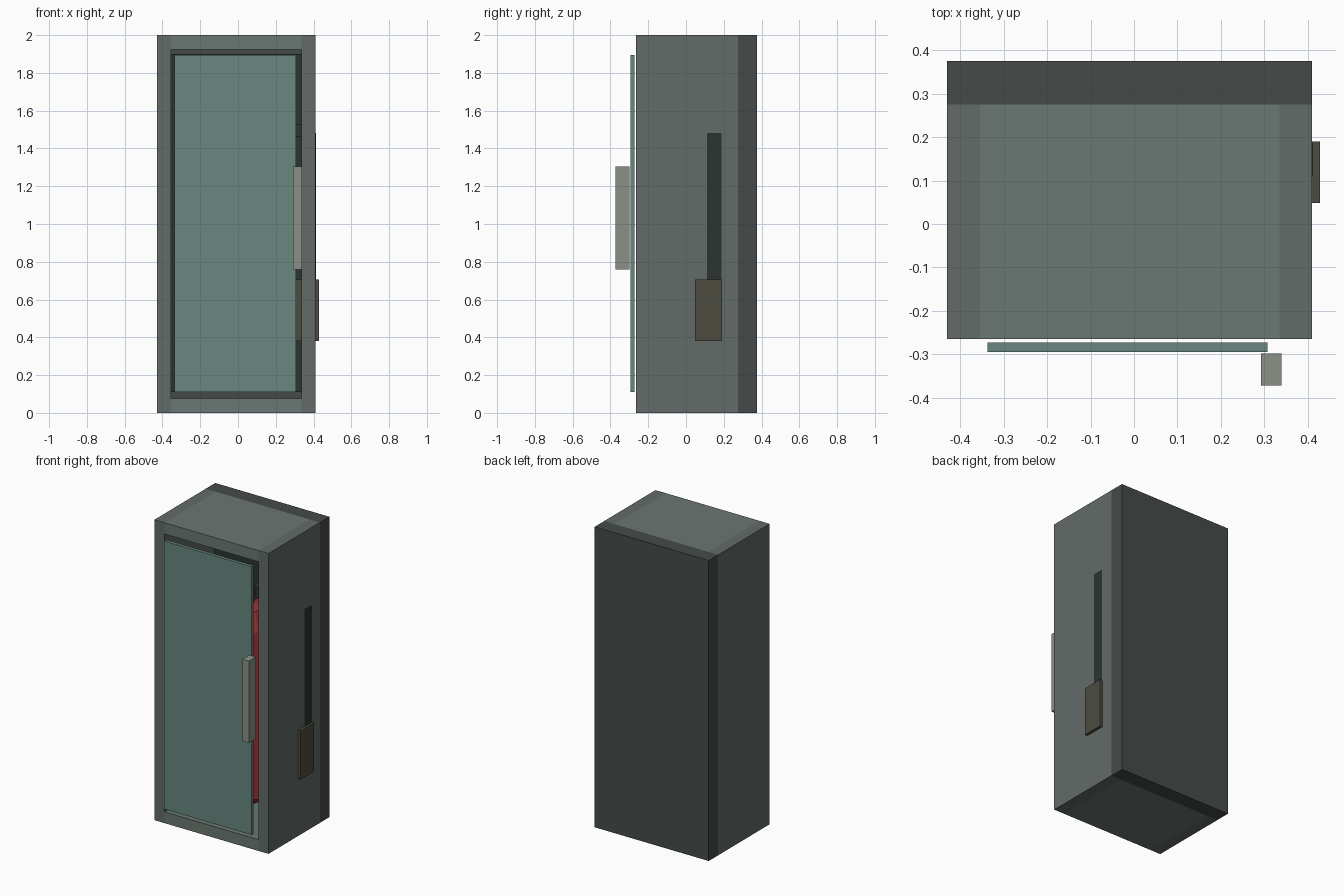
import bpy, bmesh, math
from mathutils import Matrix

if "Cube" in bpy.data.objects:
    bpy.data.objects.remove(bpy.data.objects["Cube"])


def material(name, rgb):
    m = bpy.data.materials.new(name)
    m.diffuse_color = (*rgb, 1)
    m.use_nodes = True
    m.node_tree.nodes["Principled BSDF"].inputs["Base Color"].default_value = m.diffuse_color
    return m


PANEL = material("panel_grey", (0.147, 0.184, 0.168))
SIDE = material("side_grey", (0.122, 0.147, 0.136))
BACK = material("back_grey", (0.06, 0.07, 0.067))
DOOR = material("door_green", (0.138, 0.246, 0.216))
HANDLE = material("handle_grey", (0.254, 0.283, 0.242))
BROWN = material("box_brown", (0.074, 0.072, 0.051))
DARK = material("dark", (0.024, 0.033, 0.030))
RED = material("tank_red", (0.33, 0.03, 0.035))


def finish(name, bm, mat):
    me = bpy.data.meshes.new(name)
    bm.to_mesh(me)
    bm.free()
    ob = bpy.data.objects.new(name, me)
    me.materials.append(mat)
    bpy.context.collection.objects.link(ob)
    return ob


def box(name, x, y, z, mat):
    bm = bmesh.new()
    size = [b - a for a, b in (x, y, z)]
    mid = [(a + b) / 2 for a, b in (x, y, z)]
    bmesh.ops.create_cube(bm, size=1, matrix=Matrix.Translation(mid) @ Matrix.Diagonal((*size, 1)))
    return finish(name, bm, mat)


def lathe(name, centre, profile, mat, sides=12):
    bm = bmesh.new()
    vs = [bm.verts.new((r, 0, z)) for r, z in profile]
    es = [bm.edges.new(p) for p in zip(vs, vs[1:])]
    bmesh.ops.spin(bm, geom=vs + es, cent=(0, 0, 0), axis=(0, 0, 1),
                   angle=math.tau, steps=sides, use_duplicate=False)
    bmesh.ops.remove_doubles(bm, verts=bm.verts, dist=1e-4)
    bmesh.ops.translate(bm, verts=bm.verts, vec=(*centre, 0))
    bmesh.ops.recalc_face_normals(bm, faces=bm.faces)
    return finish(name, bm, mat)


# Cabinet shell
for side, x in (("left", (-0.43, -0.355)), ("right", (0.335, 0.41))):
    box(side + "_wall", x, (-0.265, 0.275), (0, 2), SIDE)
for part, z in (("floor", (0, 0.075)), ("roof", (1.925, 2))):
    box(part + "_panel", (-0.355, 0.335), (-0.265, 0.275), z, PANEL)
box("back_wall", (-0.43, 0.41), (0.275, 0.375), (0, 2), BACK)
box("back_liner", (-0.355, 0.335), (0.262, 0.275), (0.11, 1.9), DARK)

# Door and handle
box("door", (-0.337, 0.307), (-0.295, -0.273), (0.11, 1.895), DOOR)
box("door_handle", (0.292, 0.34), (-0.372, -0.298), (0.76, 1.305), HANDLE)

# Outlet box and conduit on the right side
box("outlet_box", (0.30, 0.428), (0.048, 0.19), (0.38, 0.705), BROWN)
box("side_conduit", (0.38, 0.412), (0.112, 0.188), (0.7, 1.482), DARK)

# Tank with domed ends, valve and feed pipe inside
tank_at = (0, 0.09)
lathe("tank", tank_at, [(0, 0.12), (0.1, 0.13), (0.17, 0.19), (0.17, 1.3),
                        (0.12, 1.42), (0, 1.46)], RED)
lathe("tank_valve", tank_at, [(0, 1.44), (0.05, 1.44), (0.05, 1.55), (0, 1.55)], BROWN)
box("feed_pipe", (0, 0.336), (0.115, 0.185), (1.46, 1.53), DARK)
